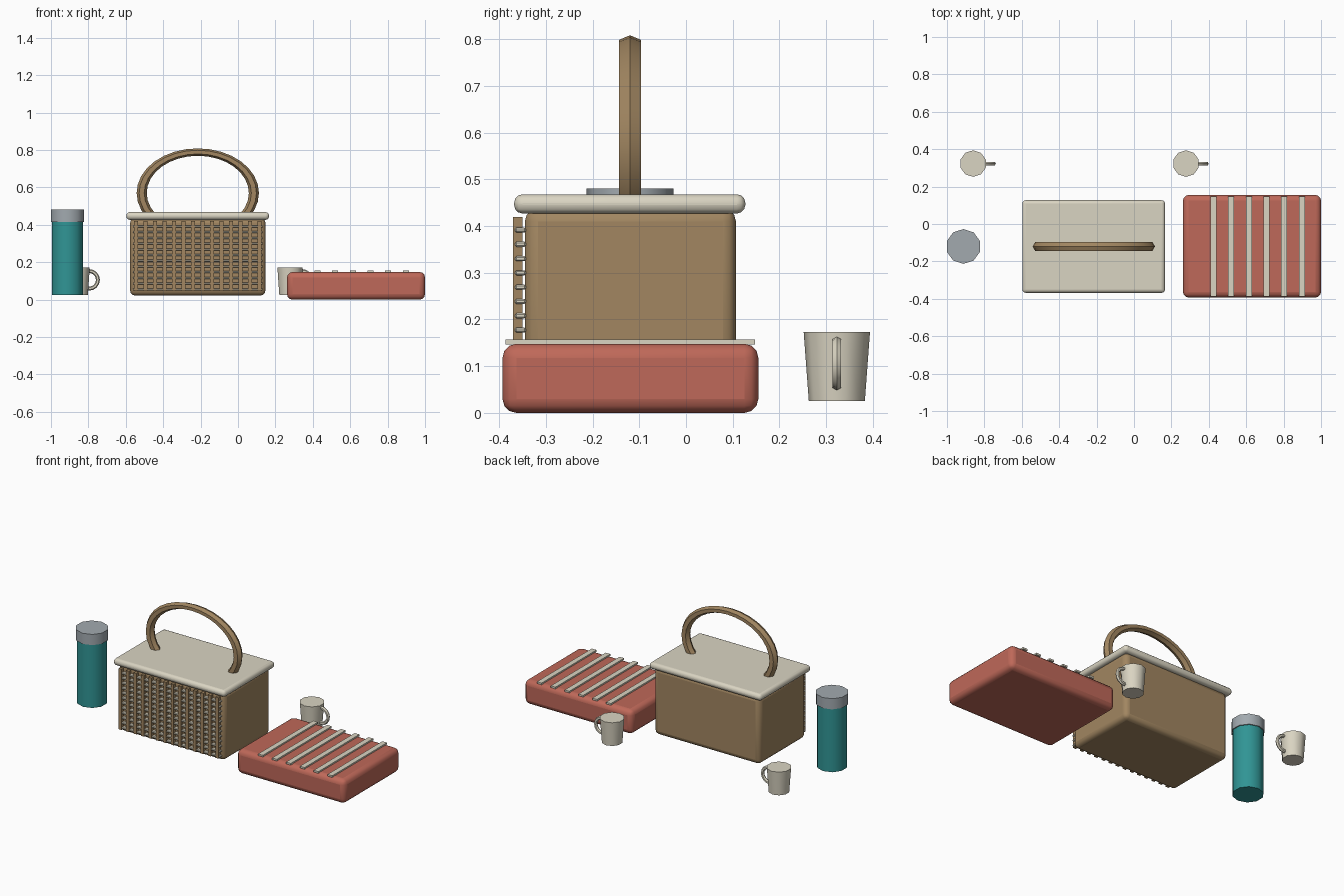
import bpy, math

if "Cube" in bpy.data.objects:
    bpy.data.objects.remove(bpy.data.objects["Cube"])

def mat(name, r, g, b):
    m = bpy.data.materials.new(name)
    m.diffuse_color = (r, g, b, 1)
    m.use_nodes = True
    m.node_tree.nodes["Principled BSDF"].inputs["Base Color"].default_value = m.diffuse_color
    return m

WICKER = mat("wicker", 0.36, 0.24, 0.12)
CREAM = mat("cream", 0.70, 0.66, 0.54)
RED = mat("red_cloth", 0.52, 0.14, 0.10)
TEAL = mat("teal", 0.03, 0.30, 0.30)
STEEL = mat("steel", 0.36, 0.40, 0.43)

def finish(name, m, smooth=True):
    o = bpy.context.object
    o.name = name
    o.data.materials.append(m)
    if smooth:
        bpy.ops.object.shade_smooth_by_angle(angle=math.radians(40))
    return o

def box(name, x, y, z, m, bevel=0, segs=3):
    # x, y, z are (min, max) ranges
    bpy.ops.mesh.primitive_cube_add(size=1, location=[(a + b) / 2 for a, b in (x, y, z)])
    o = bpy.context.object
    o.scale = [b - a for a, b in (x, y, z)]
    bpy.ops.object.transform_apply(location=False, rotation=False, scale=True)
    if bevel:
        mod = o.modifiers.new("bevel", 'BEVEL')
        mod.width = bevel
        mod.segments = segs
    return finish(name, m, bool(bevel) and segs > 1)

def drum(name, x, y, z0, z1, r0, r1, m):
    bpy.ops.mesh.primitive_cone_add(vertices=10, radius1=r0, radius2=r1, depth=z1 - z0,
                                    location=(x, y, (z0 + z1) / 2))
    return finish(name, m)

def ring(name, loc, R, r, squash, m, segs):
    bpy.ops.mesh.primitive_torus_add(major_radius=R, minor_radius=r, major_segments=segs,
                                     minor_segments=6, location=loc,
                                     rotation=(math.pi / 2, 0, 0))
    bpy.context.object.scale = (1, squash, 1)
    return finish(name, m)

# Basket body, lid and hoop handle
box("basket_body", (-0.577, 0.147), (-0.345, 0.107), (0.022, 0.438), WICKER, 0.028)
box("basket_lid", (-0.597, 0.166), (-0.368, 0.127), (0.427, 0.468), CREAM, 0.018)
ring("basket_handle", (-0.215, -0.12, 0.57), 0.30, 0.027, 0.73, WICKER, 32)

# Wicker weave on the front: upright stakes and horizontal strands
N = 14
for i in range(N):
    x = -0.545 + i * 0.66 / (N - 1)
    box(f"stake_{i}", (x - 0.010, x + 0.010), (-0.370, -0.350), (0.045, 0.42), WICKER)
for i in range(12):
    z = 0.055 + i * 0.0306
    box(f"strand_{i}", (-0.562, 0.132), (-0.366, -0.343), (z - 0.0055, z + 0.0055), CREAM, 0.003, 1)

# Folded blanket with stripes
box("blanket", (0.262, 1.0), (-0.393, 0.155), (0.0, 0.148), RED, 0.03)
for i in range(6):
    x = 0.425 + i * 0.0945
    box(f"blanket_stripe_{i}", (x - 0.016, x + 0.016), (-0.387, 0.148), (0.146, 0.157), CREAM)

# Flask
drum("flask_body", -0.912, -0.12, 0.025, 0.42, 0.087, 0.087, TEAL)
drum("flask_cap", -0.912, -0.12, 0.415, 0.481, 0.093, 0.093, STEEL)

# Two mugs
for i, x in enumerate((-0.86, 0.278)):
    drum(f"mug_{i}", x, 0.323, 0.025, 0.173, 0.060, 0.071, CREAM)
    ring(f"mug_handle_{i}", (x + 0.064, 0.323, 0.106), 0.047, 0.0105, 1, CREAM, 16)
